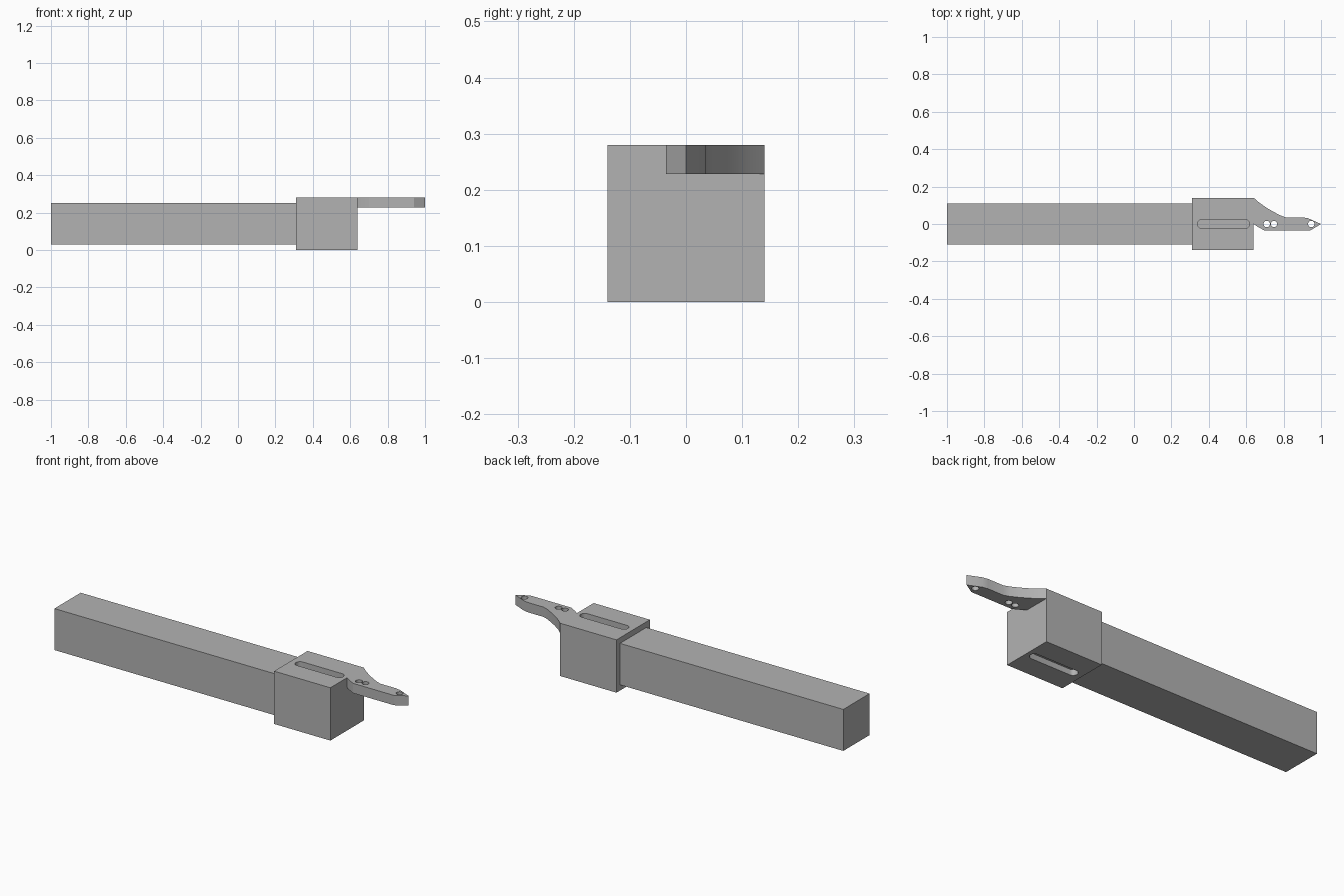
import bpy
import bmesh

cube = bpy.data.objects.get("Cube")
if cube:
    bpy.data.objects.remove(cube, do_unlink=True)

grey = bpy.data.materials.new("plain_grey")
grey.use_nodes = True
grey.diffuse_color = (0.45, 0.45, 0.45, 1)
grey.node_tree.nodes["Principled BSDF"].inputs["Base Color"].default_value = grey.diffuse_color


def prism(name, outline, z0, z1):
    """Extrude a closed outline from z0 up to z1."""
    bm = bmesh.new()
    base = bm.faces.new([bm.verts.new((x, y, z0)) for x, y in outline])
    ext = bmesh.ops.extrude_face_region(bm, geom=[base])
    for v in ext["geom"]:
        if isinstance(v, bmesh.types.BMVert):
            v.co.z = z1
    bmesh.ops.recalc_face_normals(bm, faces=bm.faces)
    mesh = bpy.data.meshes.new(name)
    bm.to_mesh(mesh)
    bm.free()
    mesh.materials.append(grey)
    obj = bpy.data.objects.new(name, mesh)
    bpy.context.collection.objects.link(obj)
    return obj


def box(name, x0, x1, half, z0, z1):
    return prism(name, [(x0, -half), (x1, -half), (x1, half), (x0, half)], z0, z1)


def stadium(x0, x1, r, steps=12):
    """Round-ended slot outline; a circle when both centres agree."""
    from math import sin, cos, pi
    pts = []
    for cx, start in ((x1, -pi / 2), (x0, pi / 2)):
        last = steps if x0 == x1 else steps + 1
        for i in range(last):
            a = start + pi * i / steps
            pts.append((cx + r * cos(a), r * sin(a)))
    return pts


def cut(target, outline, z0, z1):
    cutter = prism(target.name + "_cutter", outline, z0, z1)
    cutter.hide_render = True
    cutter.hide_set(True)
    cutter.display_type = 'WIRE'
    mod = target.modifiers.new("cut", 'BOOLEAN')
    mod.operation = 'DIFFERENCE'
    mod.solver = 'EXACT'
    mod.object = cutter


def apply_cuts(obj):
    """Bake the cuts and remove their cutters."""
    bpy.context.view_layer.update()
    graph = bpy.context.evaluated_depsgraph_get()
    mesh = bpy.data.meshes.new_from_object(obj.evaluated_get(graph))
    cutters = [m.object for m in obj.modifiers]
    obj.modifiers.clear()
    obj.data = mesh
    for c in cutters:
        bpy.data.objects.remove(c, do_unlink=True)


# Long square bar
box("bar", -1, 0.32, 0.11, 0.03, 0.25)

# Sleeve block with a slot in the top and bottom walls
sleeve = box("sleeve", 0.31, 0.64, 0.14, 0, 0.28)
slot = stadium(0.364, 0.594, 0.024)
cut(sleeve, slot, 0.25, 0.3)
cut(sleeve, slot, -0.02, 0.03)
apply_cuts(sleeve)

# Tapering pointer plate with three holes
pointer = prism("pointer", [
    (0.64, 0), (0.66, -0.014), (0.70, -0.036), (0.94, -0.036), (1, 0),
    (0.93, 0.031), (0.90, 0.036), (0.81, 0.036), (0.78, 0.047),
    (0.75, 0.063), (0.71, 0.086), (0.67, 0.114), (0.64, 0.14)], 0.228, 0.28)
for x in (0.71, 0.748, 0.948):
    cut(pointer, stadium(x, x, 0.017), 0.2, 0.3)
apply_cuts(pointer)

# Soften the curved edges only
bpy.ops.object.select_all(action='DESELECT')
pointer.select_set(True)
sleeve.select_set(True)
bpy.context.view_layer.objects.active = pointer
bpy.ops.object.shade_smooth_by_angle(angle=0.4)
